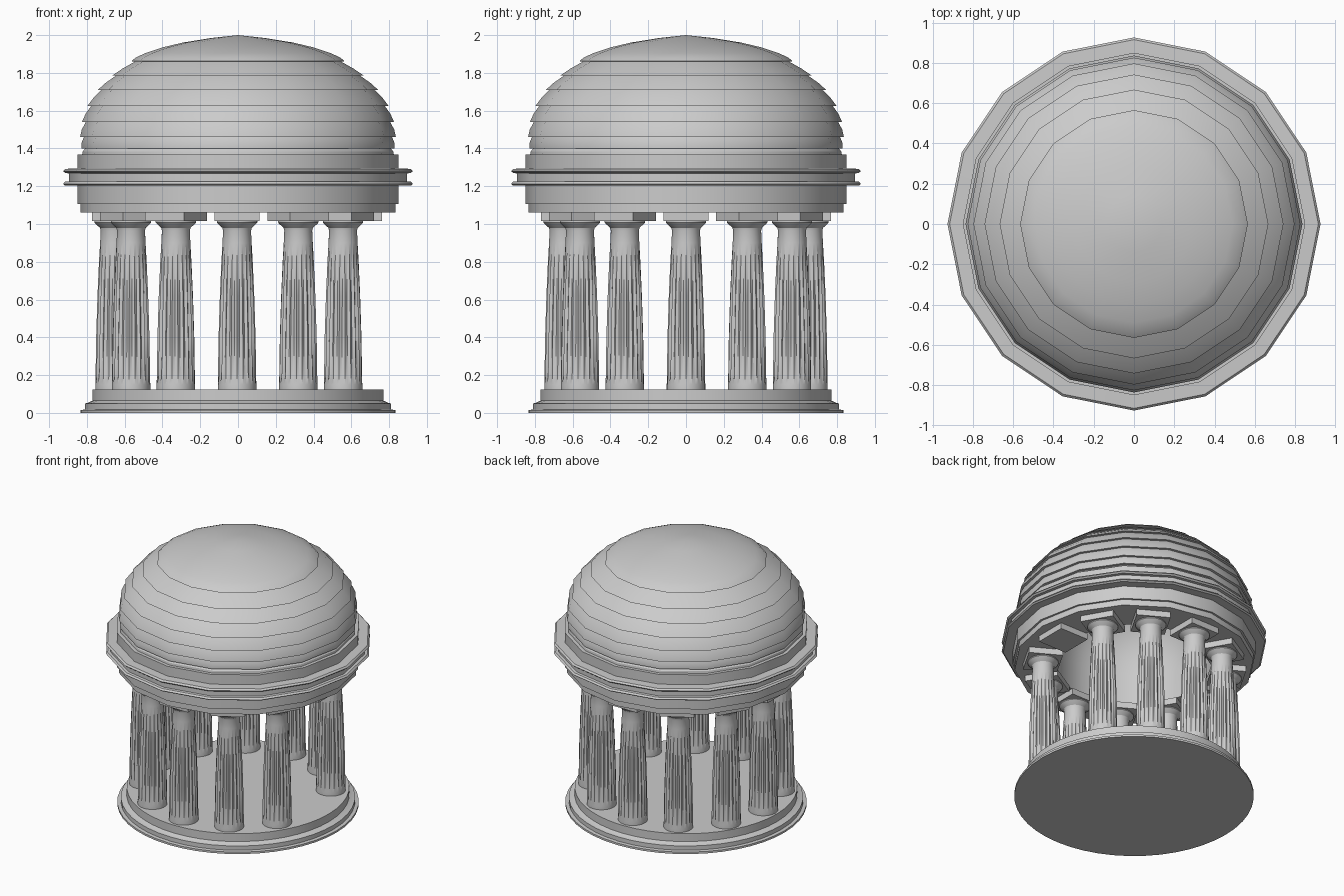
import bpy, bmesh, math

if "Cube" in bpy.data.objects:
    bpy.data.objects.remove(bpy.data.objects["Cube"])


def finish(name, bm):
    bmesh.ops.remove_doubles(bm, verts=bm.verts, dist=1e-5)
    bmesh.ops.recalc_face_normals(bm, faces=bm.faces)
    mesh = bpy.data.meshes.new(name)
    bm.to_mesh(mesh)
    bm.free()
    obj = bpy.data.objects.new(name, mesh)
    bpy.context.collection.objects.link(obj)
    bpy.ops.object.select_all(action='DESELECT')
    obj.select_set(True)
    bpy.context.view_layer.objects.active = obj
    bpy.ops.object.shade_smooth_by_angle(angle=math.radians(30))
    return obj


def lathe(name, profile, sides, radius_at=None, closed=False):
    """Revolve (radius, z) points; radius_at can modulate the radius per side."""
    bm = bmesh.new()
    rings = []
    for j, (r, z) in enumerate(profile):
        ring = []
        for i in range(sides):
            a = 2 * math.pi * i / sides
            rr = radius_at(r, i, j) if radius_at else r
            ring.append(bm.verts.new((rr * math.cos(a), rr * math.sin(a), z)))
        rings.append(ring)
    pairs = list(zip(rings, rings[1:]))
    if closed:
        pairs.append((rings[-1], rings[0]))
    for lo, hi in pairs:
        for i in range(sides):
            k = (i + 1) % sides
            bm.faces.new((lo[i], lo[k], hi[k], hi[i]))
    return finish(name, bm)


# Stepped round base
lathe("base", [(0, 0), (.835, 0), (.835, .015), (.81, .018), (.81, .05),
               (.795, .053), (.77, .065), (.77, .125), (0, .125)], 48)

# Sixteen-sided drum with double cornice, then the stepped dome
profile = [(.56, 1.06), (.835, 1.06), (.835, 1.105), (.85, 1.105), (.85, 1.203),
           (.915, 1.203), (.926, 1.212), (.915, 1.224), (.895, 1.226), (.895, 1.268),
           (.915, 1.27), (.926, 1.28), (.915, 1.292), (.85, 1.294), (.85, 1.368)]
steps = [(.825, 1.368), (.828, 1.40), (.836, 1.46), (.826, 1.54),
         (.797, 1.625), (.742, 1.71), (.667, 1.785), (.565, 1.86)]
for (r, z), (r2, z2) in zip(steps, steps[1:]):
    mid = (r + r2 - .02) / 2 + .006
    profile += [(r, z), (mid, (z + z2) / 2), (r2 - .02, z2)]
# Cap
profile += [(.565, 1.862), (.54, 1.882), (.49, 1.905), (.40, 1.935), (.29, 1.961),
            (.14, 1.985), (0, 2.0)]
# Inner vault
for i in range(9):
    a = math.pi / 2 * (1 - i / 8)
    profile.append((.56 * math.cos(a), 1.28 + .56 * math.sin(a)))
lathe("dome", profile, 16, closed=True)

# Fluted column: alternate vertices sink into the shaft between the plain ends
column_profile = [(0, .125), (.102, .125), (.102, .15), (.101, .20), (.098, .40),
                  (.091, .62), (.083, .80), (.077, .90), (.074, .965), (.078, .98),
                  (.10, 1.0), (.107, 1.008), (.107, 1.016), (0, 1.016)]
depth = {3: .010, 4: .012, 5: .011, 6: .006}
column = lathe("column", column_profile, 40,
               lambda r, i, j: r - (depth.get(j, 0) if i % 2 else 0))

# Square slab above each column
bm = bmesh.new()
bmesh.ops.create_cube(bm, size=1)
bmesh.ops.scale(bm, vec=(.24, .24, .047), verts=bm.verts)
slab = finish("column_slab", bm)

# Ring of twelve slabs; the column on the +x side is missing
RING = .648
for n in range(12):
    a = math.radians(30 * n)
    x, y = RING * math.cos(a) - .005, RING * math.sin(a)
    s = slab if n == 0 else slab.copy()
    s.location = (x, y, 1.0385)
    s.rotation_euler.z = a
    if n:
        bpy.context.collection.objects.link(s)
        c = column if n == 1 else column.copy()
        c.location = (x, y, 0)
        c.rotation_euler.z = a
        if n > 1:
            bpy.context.collection.objects.link(c)
